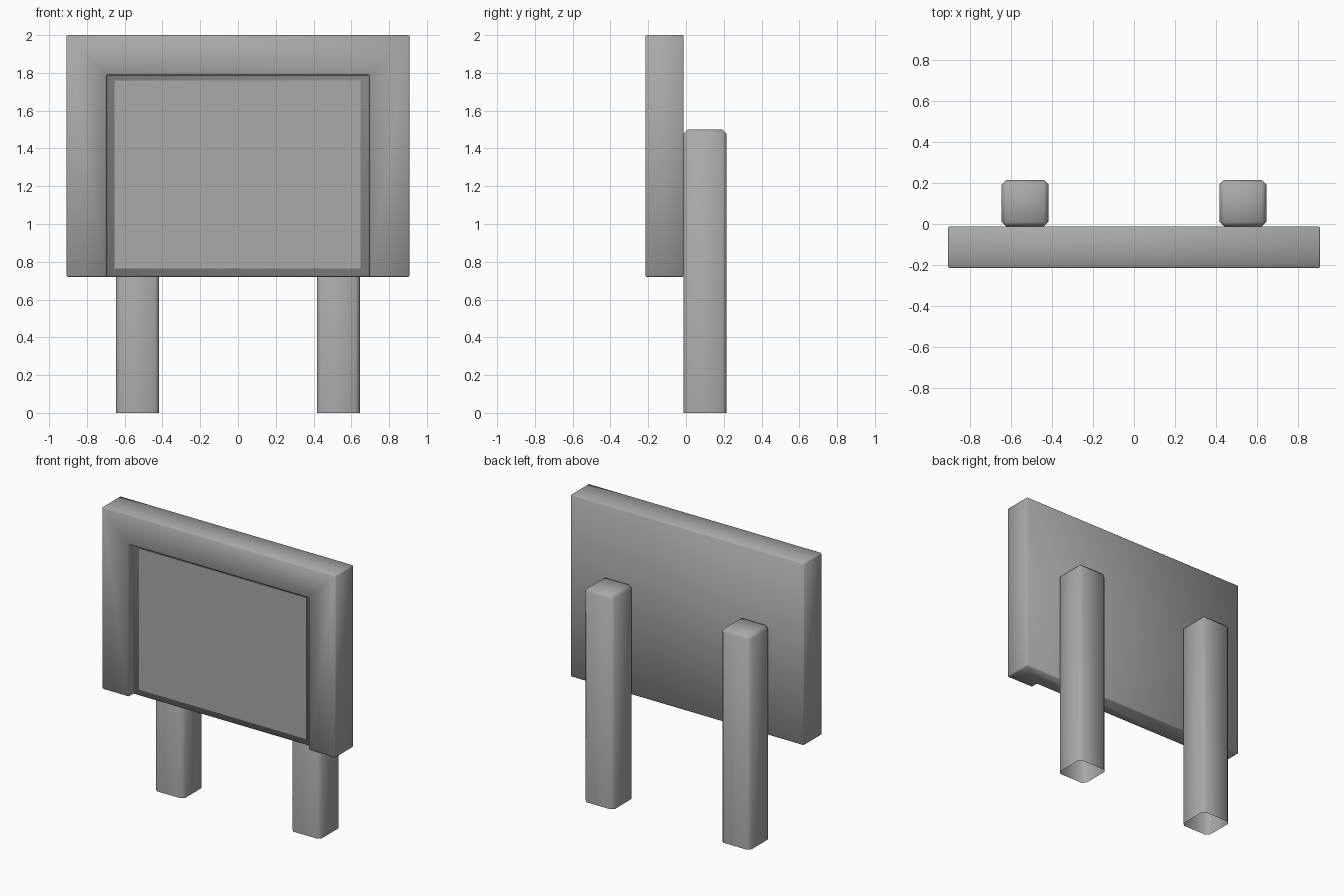
import bpy, bmesh, math
from mathutils import Matrix

if "Cube" in bpy.data.objects:
    bpy.data.objects.remove(bpy.data.objects["Cube"])

grey = bpy.data.materials.new("grey")
grey.diffuse_color = (0.4, 0.4, 0.4, 1)
grey.use_nodes = True
grey.node_tree.nodes["Principled BSDF"].inputs["Base Color"].default_value = grey.diffuse_color


def box(name, x, y, z, open_bottom=False):
    """Box from (min, max) ranges, optionally without its bottom face."""
    me = bpy.data.meshes.new(name)
    bm = bmesh.new()
    mid = [(a + b) / 2 for a, b in (x, y, z)]
    size = [b - a for a, b in (x, y, z)]
    bmesh.ops.create_cube(bm, size=1, matrix=Matrix.Translation(mid) @ Matrix.Diagonal((*size, 1)))
    if open_bottom:
        bm.normal_update()
        bmesh.ops.delete(bm, geom=[f for f in bm.faces if f.normal.z < -0.9], context='FACES')
    bm.to_mesh(me)
    bm.free()
    me.materials.append(grey)
    ob = bpy.data.objects.new(name, me)
    bpy.context.collection.objects.link(ob)
    return ob


def finish(ob, width, segments):
    """Soften the edges and smooth the shading."""
    bev = ob.modifiers.new("bevel", 'BEVEL')
    bev.width, bev.segments = width, segments
    bev.limit_method, bev.angle_limit = 'ANGLE', math.radians(40)
    bpy.ops.object.select_all(action='DESELECT')
    ob.select_set(True)
    bpy.context.view_layer.objects.active = ob
    bpy.ops.object.modifier_apply(modifier="bevel")
    bpy.ops.object.shade_smooth_by_angle(angle=math.radians(50))


# Board with a recess open at the bottom
board = box("board", (-0.908, 0.908), (-0.215, -0.012), (0.72, 2.0))
cutter = box("recess_cutter", (-0.696, 0.696), (-0.4, -0.163), (0.5, 1.788))
cut = board.modifiers.new("recess", 'BOOLEAN')
cut.operation, cut.object, cut.solver = 'DIFFERENCE', cutter, 'EXACT'
bpy.context.view_layer.objects.active = board
bpy.ops.object.modifier_apply(modifier="recess")
bpy.data.objects.remove(cutter)
finish(board, 0.007, 1)

# Thin notice sheet lying in the recess
box("notice_sheet", (-0.653, 0.649), (-0.167, -0.160), (0.765, 1.759))

# Two hollow posts behind the board
for side, sx in (("left", -1), ("right", 1)):
    cx = sx * 0.531
    post = box(side + "_post", (cx - 0.114, cx + 0.114), (-0.012, 0.215), (0, 1.5), True)
    finish(post, 0.022, 1)
